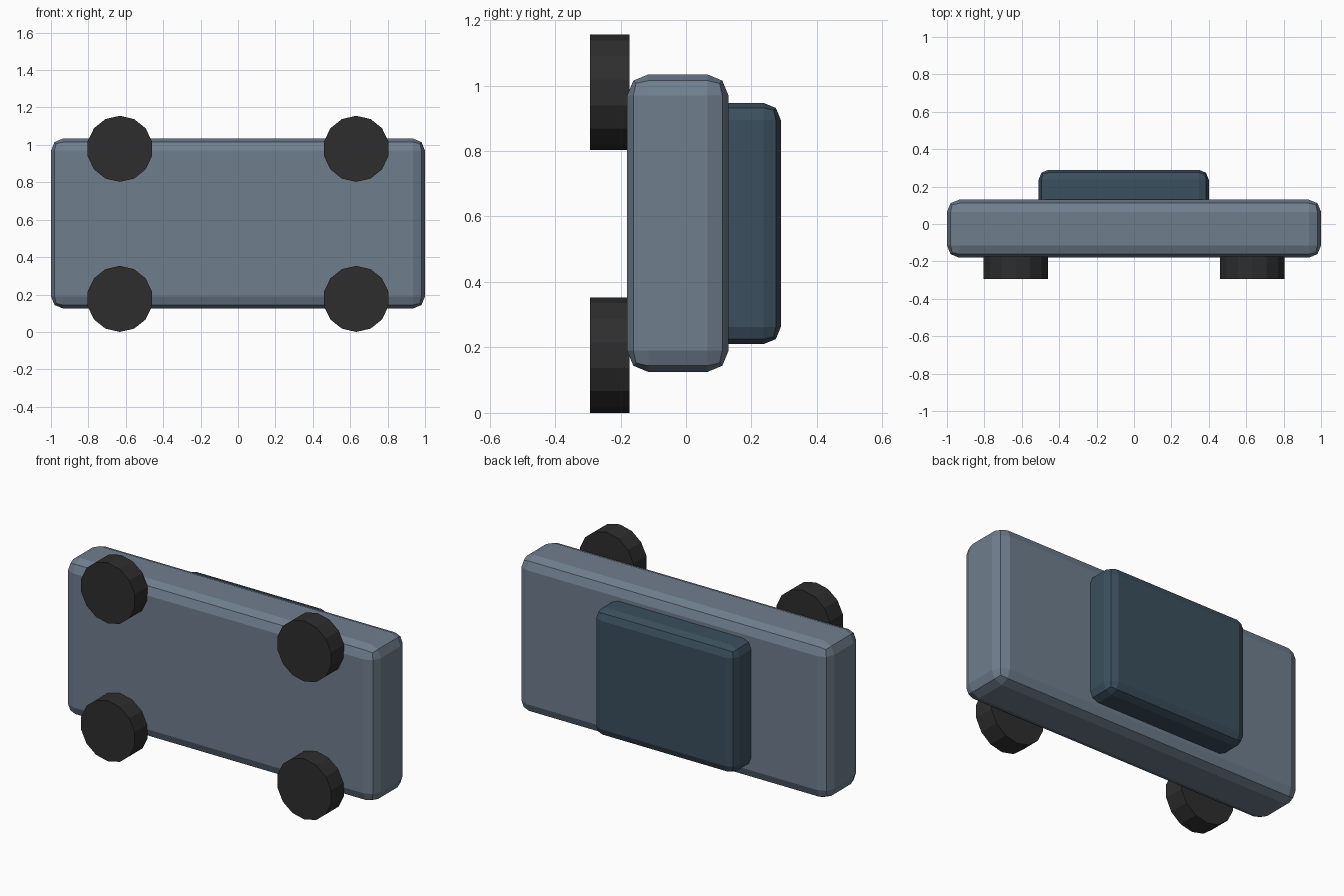
import bpy, math

if "Cube" in bpy.data.objects:
    bpy.data.objects.remove(bpy.data.objects["Cube"])


def material(name, color):
    m = bpy.data.materials.new(name)
    m.diffuse_color = (*color, 1)
    m.use_nodes = True
    m.node_tree.nodes["Principled BSDF"].inputs["Base Color"].default_value = m.diffuse_color
    return m


body_paint = material("slate_paint", (0.160, 0.208, 0.270))
cabin_paint = material("dark_blue_glass", (0.044, 0.078, 0.110))
rubber = material("black_rubber", (0.027, 0.027, 0.027))


def rounded_box(name, lo, hi, bevel, mat):
    """Box between two corners with two-step chamfered edges."""
    center = [(a + b) / 2 for a, b in zip(lo, hi)]
    bpy.ops.mesh.primitive_cube_add(size=1, location=center)
    ob = bpy.context.object
    ob.name = name
    ob.scale = [b - a for a, b in zip(lo, hi)]
    bpy.ops.object.transform_apply(location=False, rotation=False, scale=True)
    mod = ob.modifiers.new("rounded_edges", 'BEVEL')
    mod.width = bevel
    mod.segments = 2
    ob.data.materials.append(mat)
    return ob


# Car lying on its side: the roof points to +y, the wheels to -y
rounded_box("car_body", (-1, -0.18, 0.125), (1, 0.13, 1.034), 0.065, body_paint)
rounded_box("cabin", (-0.51, 0.05, 0.21), (0.40, 0.29, 0.947), 0.053, cabin_paint)

# Four 14-sided wheels under the floor
for x, end in ((-0.632, "rear"), (0.632, "front")):
    for z, side in ((0.1765, "lower"), (0.979, "upper")):
        bpy.ops.mesh.primitive_cylinder_add(
            vertices=14, radius=0.1765, depth=0.12,
            location=(x, -0.233, z), rotation=(math.pi / 2, 0, 0))
        wheel = bpy.context.object
        wheel.name = f"{end}_{side}_wheel"
        wheel.data.materials.append(rubber)
